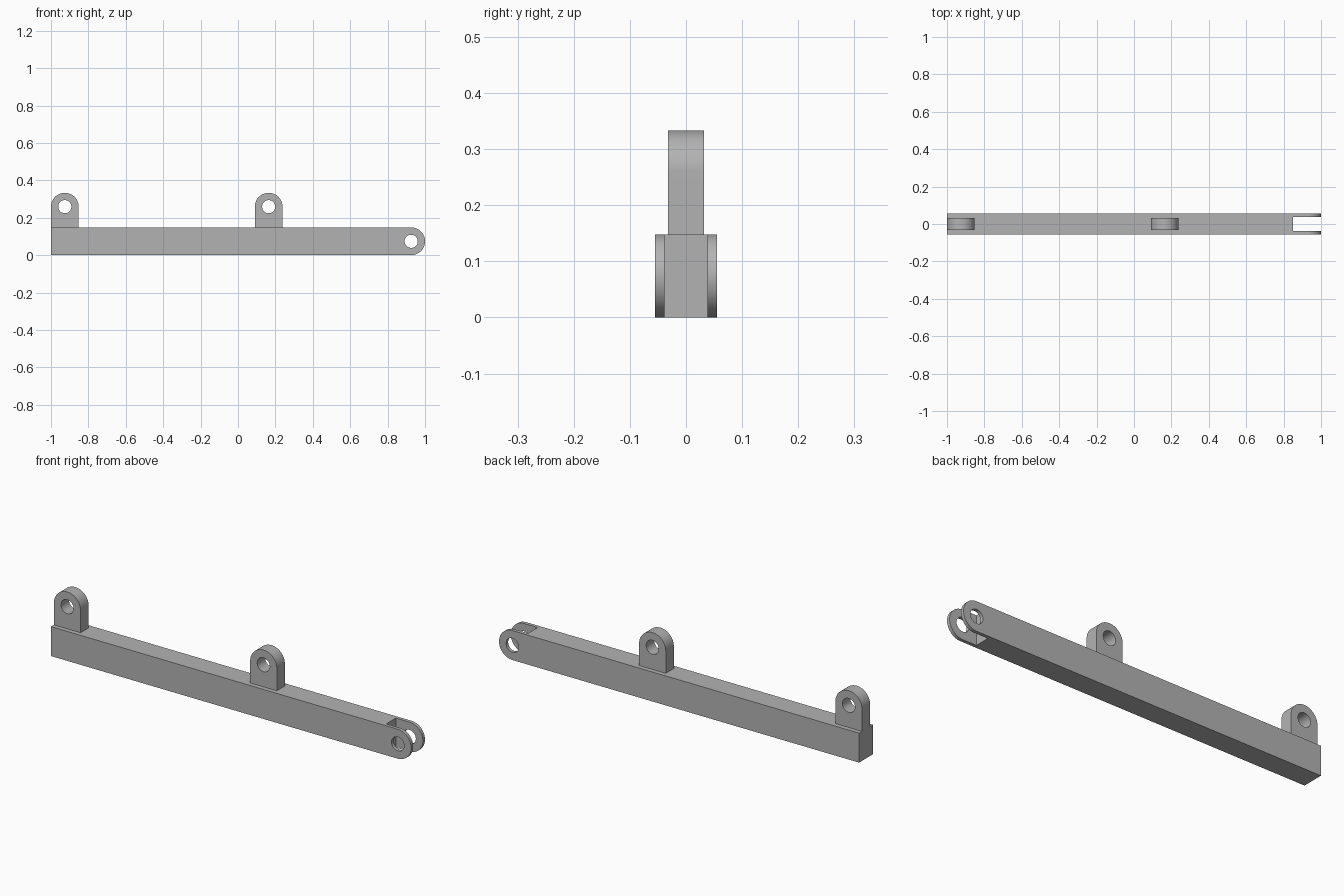
import bpy
import bmesh
import math
from mathutils import Vector

cube = bpy.data.objects.get("Cube")
if cube:
    bpy.data.objects.remove(cube, do_unlink=True)

grey = bpy.data.materials.new("plain grey")
grey.use_nodes = True
GREY = (0.45, 0.45, 0.45, 1)
grey.diffuse_color = GREY
grey.node_tree.nodes["Principled BSDF"].inputs["Base Color"].default_value = GREY

RADIUS = 0.074      # rounded ends
HOLE = 0.035        # pin holes
SEGMENTS = 64


def make_object(name, bm):
    bmesh.ops.recalc_face_normals(bm, faces=bm.faces)
    mesh = bpy.data.meshes.new(name)
    bm.to_mesh(mesh)
    bm.free()
    mesh.materials.append(grey)
    obj = bpy.data.objects.new(name, mesh)
    bpy.context.collection.objects.link(obj)
    return obj


def rounded_tab(name, x, z, tip, depth, half_width):
    """Plate with a round end toward tip, a square end depth away and a pin hole."""
    centre = Vector((x, 0, z))
    tip = Vector(tip)
    side = tip.cross(Vector((0, 1, 0)))
    bm = bmesh.new()
    rings = []
    for y in (-half_width, half_width):
        outer, inner = [], []
        for i in range(SEGMENTS):
            a = math.tau * i / SEGMENTS
            c, s = math.cos(a), math.sin(a)
            u, v = c * RADIUS, s * RADIUS
            if i > SEGMENTS // 2:      # square end
                k = max(abs(c), abs(s))
                u, v = u / k, s / k * depth
            base = centre + Vector((0, y, 0))
            outer.append(bm.verts.new(base + side * u + tip * v))
            inner.append(bm.verts.new(base + (side * c + tip * s) * HOLE))
        rings += [outer, inner]
    front_out, front_in, back_out, back_in = rings
    for a, b in ((front_out, front_in), (back_out, back_in),
                 (front_out, back_out), (front_in, back_in)):
        for i in range(SEGMENTS):
            j = (i + 1) % SEGMENTS
            bm.faces.new((a[i], a[j], b[j], b[i]))
    return make_object(name, bm)


# Long bar with a rounded, drilled end
bar = rounded_tab("bar", 1 - RADIUS, RADIUS, (1, 0, 0), 2 - RADIUS, 0.055)

# Fork slot cut through the rounded end
bm = bmesh.new()
bmesh.ops.create_cube(bm, size=1)
bmesh.ops.scale(bm, vec=(0.3, 0.076, 0.4), verts=bm.verts)
bmesh.ops.translate(bm, vec=(1.0, 0, RADIUS), verts=bm.verts)
cutter = make_object("slot_cutter", bm)
cutter.hide_render = True
cut = bar.modifiers.new("fork slot", 'BOOLEAN')
cut.operation = 'DIFFERENCE'
cut.solver = 'EXACT'
cut.object = cutter
bpy.context.view_layer.objects.active = bar
bpy.ops.object.modifier_apply(modifier=cut.name)
bpy.data.objects.remove(cutter, do_unlink=True)

# Two upright lugs on top of the bar
lugs = [rounded_tab(name, x, 0.259, (0, 0, 1), 0.111, 0.032)
        for name, x in (("end_lug", RADIUS - 1), ("middle_lug", 0.164))]

# Smooth curves, crisp edges
bpy.ops.object.select_all(action='DESELECT')
for obj in [bar] + lugs:
    obj.select_set(True)
bpy.ops.object.shade_smooth_by_angle(angle=math.radians(30))
